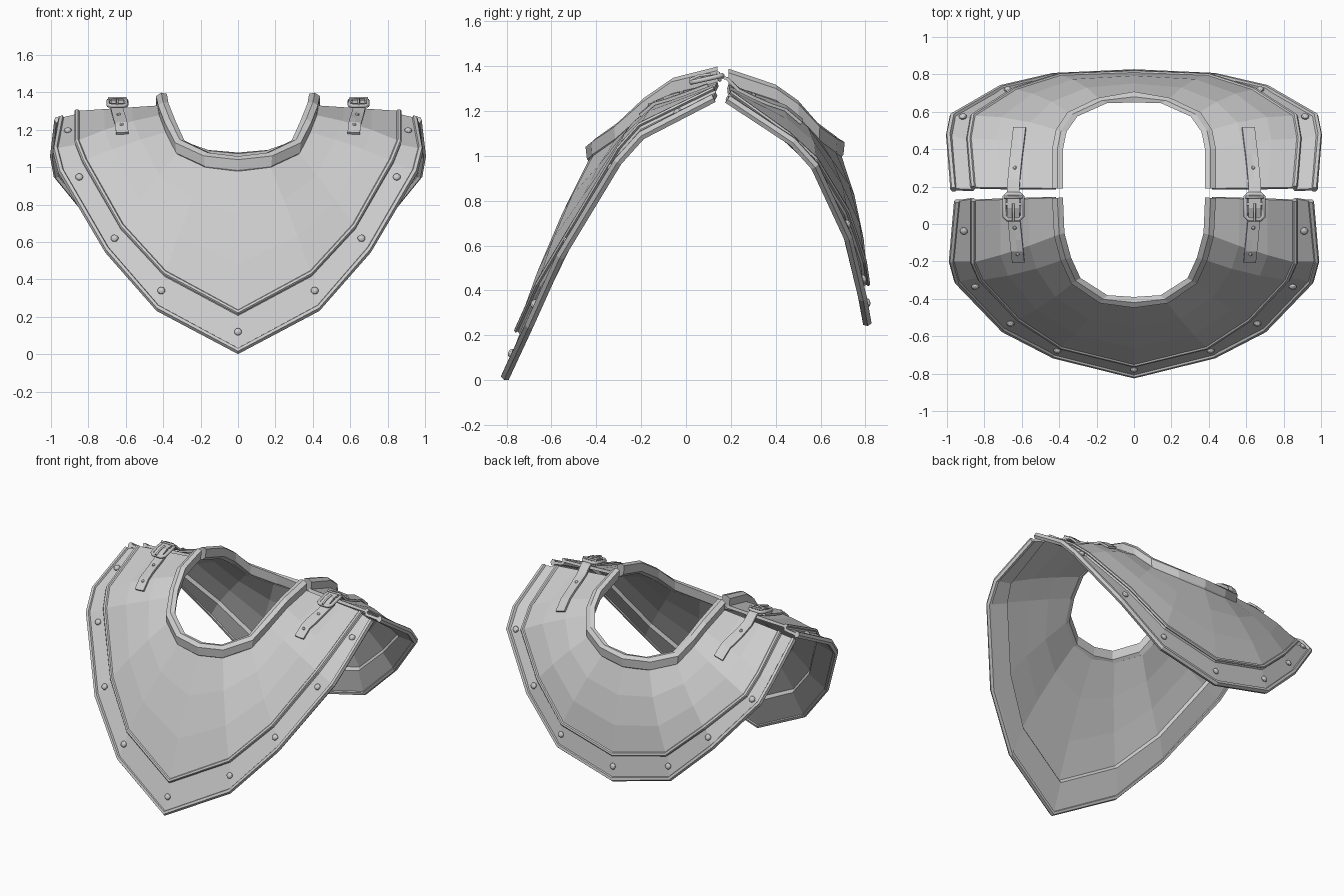
import bpy, bmesh, math
from mathutils import Vector, Matrix
from mathutils.bvhtree import BVHTree

if "Cube" in bpy.data.objects:
    bpy.data.objects.remove(bpy.data.objects["Cube"])

V = Vector
# Half outlines from shoulder to centre line: neck, raised panel edge, outer edge
FRONT = dict(
    neck=[(.42, .14, 1.33), (.41, -.06, 1.28), (.375, -.19, 1.19), (.32, -.31, 1.08), (.17, -.41, 1.01), (0, -.43, .99)],
    panel=[(.86, .13, 1.29), (.86, -.20, 1.13), (.82, -.29, 1.03), (.62, -.50, .68), (.39, -.65, .43), (0, -.745, .22)],
    outer=[(.945, .12, 1.265), (.975, -.20, 1.10), (.945, -.31, .98), (.70, -.565, .56), (.43, -.705, .25), (0, -.812, .02)])
BACK = dict(
    neck=[(.42, .19, 1.32), (.42, .40, 1.25), (.40, .50, 1.18), (.34, .59, 1.08), (.18, .665, 1.025), (0, .69, 1.01)],
    panel=[(.86, .19, 1.275), (.88, .45, 1.09), (.86, .57, .98), (.64, .71, .75), (.40, .785, .53), (0, .80, .43)],
    outer=[(.965, .19, 1.26), (.99, .48, 1.07), (.97, .58, .96), (.71, .73, .64), (.43, .795, .37), (0, .815, .26)])


def finish(name, bm, mirror=False, thick=0, offset=-1):
    me = bpy.data.meshes.new(name)
    bm.to_mesh(me)
    bm.free()
    ob = bpy.data.objects.new(name, me)
    bpy.context.collection.objects.link(ob)
    if mirror:
        m = ob.modifiers.new("mirror", 'MIRROR')
        m.use_clip = True
    if thick:
        s = ob.modifiers.new("thickness", 'SOLIDIFY')
        s.thickness, s.offset = thick, offset
    return ob


def grid(rows, closed=False):
    """Quads between equal-length rows; closed wraps the last row to the first."""
    bm = bmesh.new()
    vs = [[bm.verts.new(p) for p in r] for r in rows]
    for i in range(len(vs) - (0 if closed else 1)):
        a, b = vs[i], vs[(i + 1) % len(vs)]
        for k in range(len(a) - 1):
            bm.faces.new((a[k], a[k + 1], b[k + 1], b[k]))
    if closed:
        bm.faces.new([r[0] for r in vs])
        bmesh.ops.recalc_face_normals(bm, faces=bm.faces)
    return bm


def sweep(name, pts, us, vs, section):
    """Bar along a half outline, mirrored over x."""
    rows = [[p + u * a + v * b for p, u, v in zip(pts, us, vs)] for a, b in section]
    return finish(name, grid(rows, True), mirror=True)


def ngon(ra, rb, n=6):
    return [(ra * math.cos(i * math.tau / n), rb * math.sin(i * math.tau / n)) for i in range(n)]


def build_plate(name, data, bulge, rivet_cols):
    neck, panel, outer = ([V(p) for p in data[k]] for k in ("neck", "panel", "outer"))
    n_cols = len(neck)
    across = [(p - n).normalized() for p, n in zip(panel, neck)]
    flip = V((-1, 1, 1))
    ext = [panel[0]] + panel + [panel[-2] * flip]
    normal = []
    for k in range(n_cols):
        n = across[k].cross(ext[k + 2] - ext[k]).normalized()
        normal.append(n if n.dot(panel[k] - V((0, .15, 0))) > 0 else -n)

    # Plate surface: domed panel, step down, flat border
    rows = []
    for t in (0, .33, .67, 1):
        rows.append([a.lerp(b, t) + n * (bulge * math.sin(math.pi * t) * (k > 0) + .012 * t)
                     for k, (a, b, n) in enumerate(zip(neck, panel, normal))])
    rows.append([p + d * .012 - n * .008 for p, d, n in zip(panel, across, normal)])
    rows.append(outer)
    bm = grid(rows)
    bm.normal_update()
    f = next(iter(bm.faces))
    if f.normal.z < 0:
        bmesh.ops.reverse_faces(bm, faces=bm.faces)
    bvh = BVHTree.FromBMesh(bm)
    finish(name + "_plate", bm, mirror=True, thick=.02)

    # Flared neck rim, panel ridge and rolled outer rim
    flat = [V((d.x, d.y, 0)).normalized() for d in across]
    up = [V((0, 0, 1))] * n_cols
    sweep(name + "_neck_rim", neck, flat, up,
          [(.012, -.005), (.018, .05), (-.01, .068), (-.04, .062), (-.035, .0), (-.005, -.025)])
    sweep(name + "_panel_ridge", rows[3], across, normal, ngon(.014, .010))
    sweep(name + "_outer_rim", [p - n * .008 for p, n in zip(outer, normal)],
          across, normal, ngon(.018, .022))

    # Domed rivets along the border
    bm = bmesh.new()
    for c in rivet_cols:
        i = min(int(c), n_cols - 2)
        t = c - i
        mid = [(panel[k] + outer[k]) / 2 for k in (i, i + 1)]
        p, n = mid[0].lerp(mid[1], t), normal[i].lerp(normal[i + 1], t).normalized()
        for s in ((1, -1) if p.x > .01 else (1,)):
            m = (Matrix.Translation((p.x * s, p.y, p.z))
                 @ V((n.x * s, n.y, n.z)).to_track_quat('Z', 'Y').to_matrix().to_4x4()
                 @ Matrix.Diagonal((1, 1, .7, 1)))
            bmesh.ops.create_uvsphere(bm, u_segments=10, v_segments=6, radius=.021, matrix=m)
    finish(name + "_rivets", bm)

    def height(x, y):
        hit = bvh.ray_cast(V((x, y, 3)), V((0, 0, -1)))[0]
        return hit.z if hit else 1.3
    return height


front_z = build_plate("front", FRONT, .018, (.5, 2.15, 3, 4, 5))
back_z = build_plate("back", BACK, .025, (2, 3, 4, 5))


# Leather straps lying on each plate
def strap(name, stations, height):
    """Stations are (x, y, fixed z or None to rest on the plate)."""
    w = .033
    rows = [[V((x + o, y, z if z else height(x + o, y) + .006)) for o in (-w, 0, w)]
            for x, y, z in stations]
    bm = grid(rows)
    bm.normal_update()
    if next(iter(bm.faces)).normal.z < 0:
        bmesh.ops.reverse_faces(bm, faces=bm.faces)
    finish(name, bm, mirror=True, thick=.014, offset=1)


strap("front_strap", [(.618 + .1 * (y + .2), y, None) for y in (-.2, -.14, -.08, -.02, .04, .1)], front_z)
strap("back_strap", [(.61, .51, None), (.618, .44, None), (.627, .37, None), (.635, .3, None),
                     (.642, .23, None), (.645, .18, 1.338), (.645, .14, 1.35),
                     (.645, .09, 1.345), (.645, .03, 1.318)], back_z)

# Small studs on the straps
bm = bmesh.new()
for x, y, h in ((.637, .3, back_z), (.643, .21, back_z), (.622, -.16, front_z), (.638, -.02, front_z)):
    for s in (1, -1):
        bmesh.ops.create_uvsphere(bm, u_segments=8, v_segments=6, radius=.011,
                                  matrix=Matrix.Translation((x * s, y, h(x, y) + .02)))
finish("strap_studs", bm)


# Buckles: chamfered frame, cross bar, prong and strap keeper
def tube(name, pts, radius, matrix, cyclic=False):
    cu = bpy.data.curves.new(name, 'CURVE')
    cu.dimensions = '3D'
    cu.bevel_depth, cu.bevel_resolution, cu.use_fill_caps = radius, 1, True
    sp = cu.splines.new('POLY')
    sp.points.add(len(pts) - 1)
    for q, p in zip(sp.points, pts):
        q.co = (*p, 1)
    sp.use_cyclic_u = cyclic
    ob = bpy.data.objects.new(name, cu)
    bpy.context.collection.objects.link(ob)
    ob.matrix_world = matrix


def frame(w, l, c, z):
    return [(w, c - l, z), (w, l - c, z), (w - c, l, z), (c - w, l, z),
            (-w, l - c, z), (-w, c - l, z), (c - w, -l, z), (w - c, -l, z)]


for s, side in ((1, "right"), (-1, "left")):
    m = Matrix.Translation((.645 * s, .093, 1.343)) @ Matrix.Rotation(.22, 4, 'X')
    tube(side + "_buckle_frame", frame(.048, .07, .018, 0), .012, m, True)
    tube(side + "_buckle_bar", [(-.05, .015, 0), (.05, .015, 0)], .010, m)
    tube(side + "_buckle_prong", [(0, .02, .016), (0, -.03, .022), (0, -.078, .012)], .007, m)
    tube(side + "_strap_keeper", [(-.045, .055, -.02), (-.045, .055, .016),
                                  (.045, .055, .016), (.045, .055, -.02)], .008, m, True)
